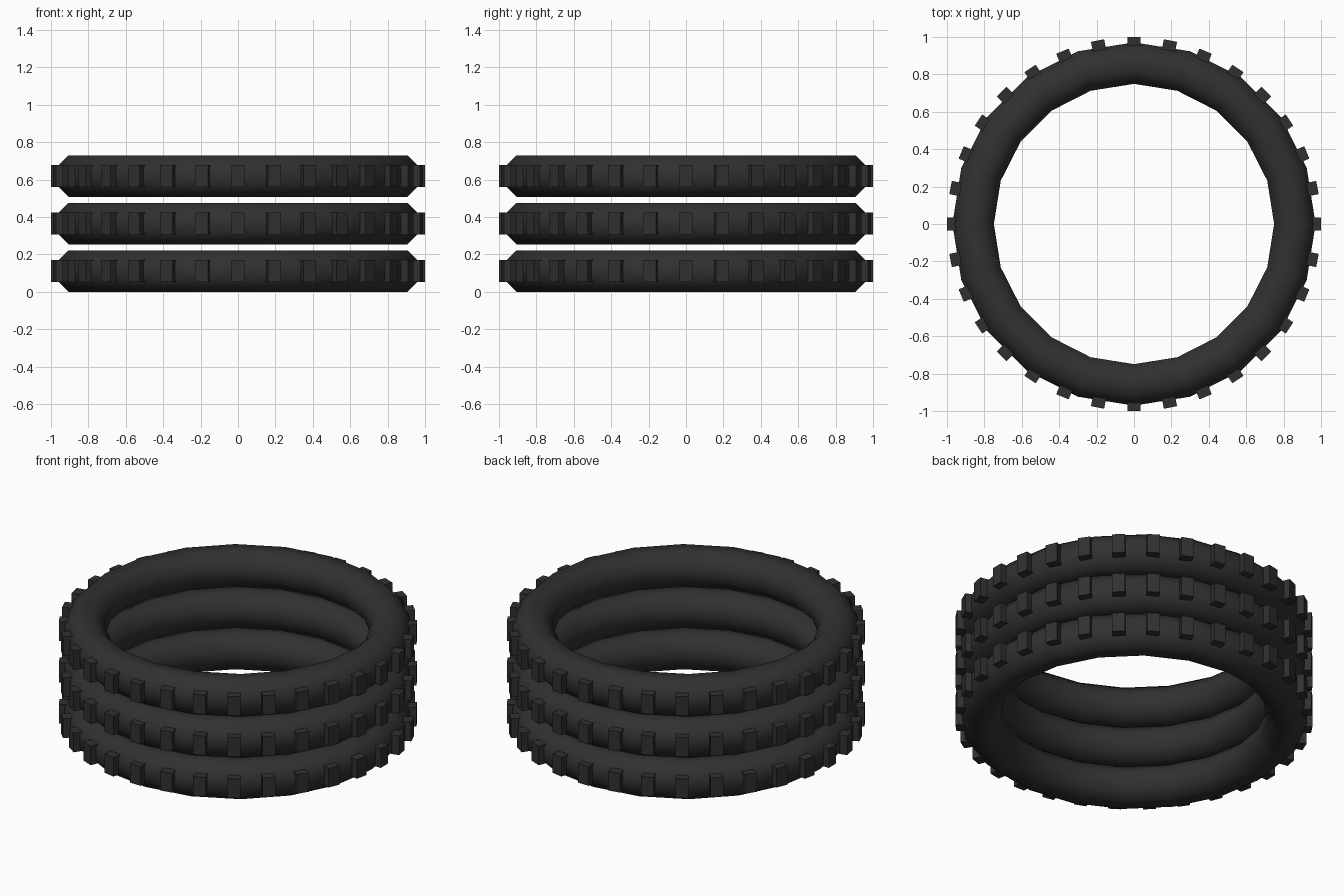
import bpy, bmesh, math
from mathutils import Matrix, Vector

if "Cube" in bpy.data.objects:
    bpy.data.objects.remove(bpy.data.objects["Cube"])

RING_R, TUBE_R = 0.86, 0.12      # octagonal tube cross-section
SEGS, SIDES, LUGS = 20, 8, 32
HALF_H = TUBE_R * math.cos(math.pi / SIDES)
SPACING = 0.254

rubber = bpy.data.materials.new("black_rubber")
rubber.diffuse_color = (0.03, 0.03, 0.03, 1)
rubber.use_nodes = True
rubber.node_tree.nodes["Principled BSDF"].inputs["Base Color"].default_value = rubber.diffuse_color


def finish(bm, name, z, smooth):
    bmesh.ops.recalc_face_normals(bm, faces=bm.faces)
    for f in bm.faces:
        f.smooth = smooth
    me = bpy.data.meshes.new(name)
    bm.to_mesh(me)
    bm.free()
    me.materials.append(rubber)
    ob = bpy.data.objects.new(name, me)
    ob.location.z = z
    bpy.context.collection.objects.link(ob)
    return ob


def tyre_body(name, z):
    bm = bmesh.new()
    rings = []
    for i in range(SEGS):
        a = 2 * math.pi * i / SEGS
        ring = []
        for j in range(SIDES):
            b = 2 * math.pi * (j + 0.5) / SIDES
            r = RING_R + TUBE_R * math.cos(b)
            ring.append(bm.verts.new((r * math.cos(a), r * math.sin(a), TUBE_R * math.sin(b))))
        rings.append(ring)
    for i in range(SEGS):
        p, q = rings[i], rings[(i + 1) % SEGS]
        for j in range(SIDES):
            k = (j + 1) % SIDES
            bm.faces.new((p[j], q[j], q[k], p[k]))
    finish(bm, name, z, True)


def tread_lugs(name, z):
    bm = bmesh.new()
    for i in range(LUGS):
        m = (Matrix.Rotation(2 * math.pi * i / LUGS, 4, 'Z')
             @ Matrix.Translation((0.965, 0, 0))
             @ Matrix.Diagonal((0.07, 0.072, 0.118, 1)))
        bmesh.ops.create_cube(bm, size=1, matrix=m)
    finish(bm, name, z, False)


# stack of three tyres, each with its ring of tread lugs
for n, label in enumerate(("bottom", "middle", "top")):
    z = HALF_H + n * SPACING
    tyre_body(label + "_tyre", z)
    tread_lugs(label + "_tread_lugs", z)
